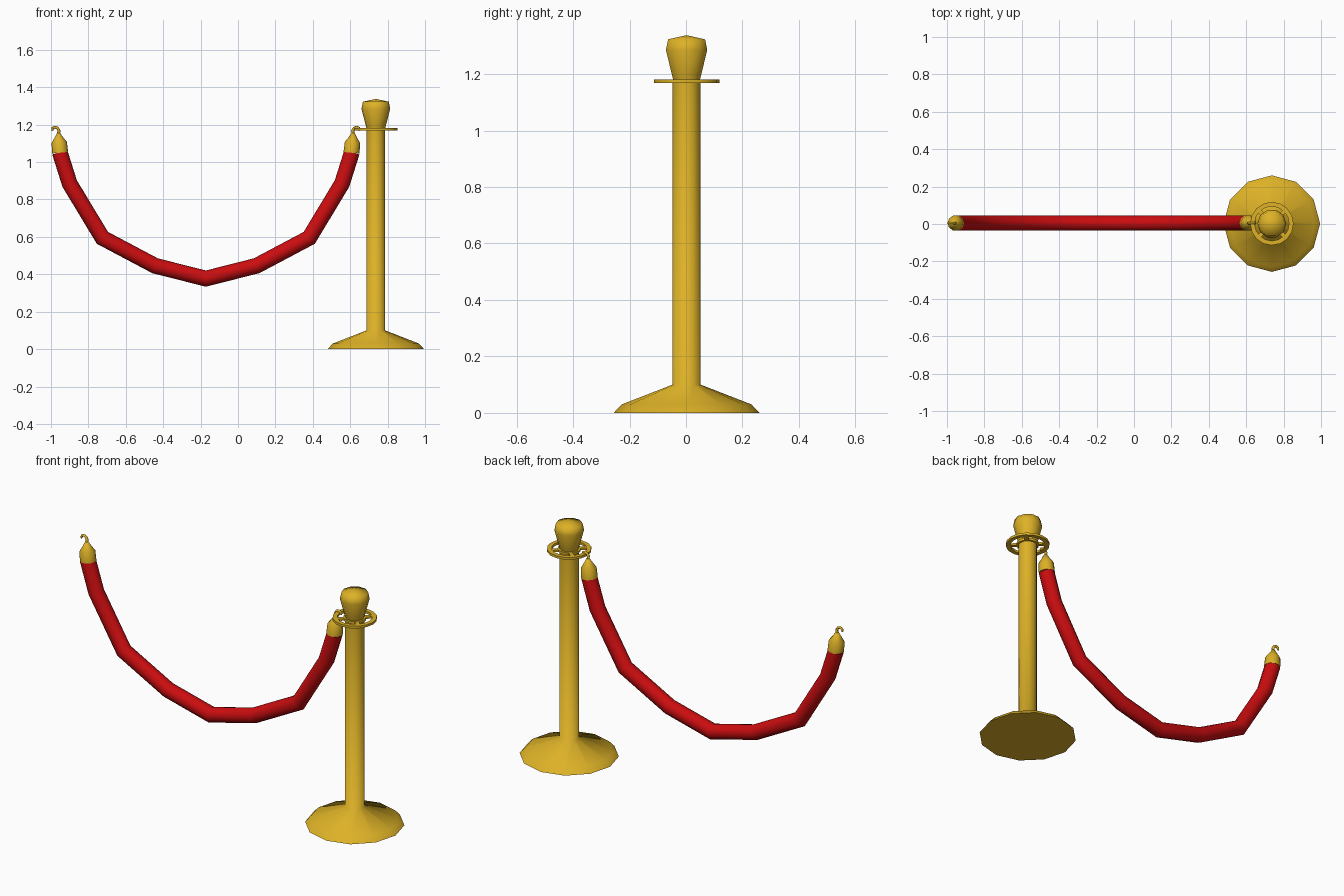
import bpy, bmesh, math
from mathutils import Vector

if "Cube" in bpy.data.objects:
    bpy.data.objects.remove(bpy.data.objects["Cube"])

def material(name, rgb):
    m = bpy.data.materials.new(name)
    m.diffuse_color = (*rgb, 1)
    m.use_nodes = True
    m.node_tree.nodes["Principled BSDF"].inputs["Base Color"].default_value = m.diffuse_color
    return m

GOLD = material("gold", (0.72, 0.44, 0.02))
RED = material("red", (0.60, 0.004, 0.005))
PX, PY, ROPE_Y, MID = 0.737, 0.002, 0.005, -0.172

def finish(name, bm, mat, angle):
    bmesh.ops.recalc_face_normals(bm, faces=bm.faces[:])
    me = bpy.data.meshes.new(name)
    bm.to_mesh(me)
    bm.free()
    me.materials.append(mat)
    ob = bpy.data.objects.new(name, me)
    bpy.context.collection.objects.link(ob)
    bpy.ops.object.select_all(action='DESELECT')
    ob.select_set(True)
    bpy.context.view_layer.objects.active = ob
    bpy.ops.object.shade_smooth_by_angle(angle=math.radians(angle))
    return ob

def sweep(name, pts, y, mat, sides, angle=75):
    """Mitred tube along (x, z, radius) points in a plane of constant y."""
    bm = bmesh.new()
    rings = []
    P = [Vector((p[0], y, p[1])) for p in pts]
    for i, p in enumerate(P):
        a = (p - P[max(i - 1, 0)]).normalized()
        b = (P[min(i + 1, len(P) - 1)] - p).normalized()
        t = (a + b).normalized()
        mitre = 1 / max(t.dot(b if b.length else a), 0.6)
        side = Vector((0, 1, 0))
        n = side.cross(t)
        r = pts[i][2]
        rings.append([bm.verts.new(p + n * (r * mitre * math.cos(k * math.tau / sides))
                                   + side * (r * math.sin(k * math.tau / sides)))
                      for k in range(sides)])
    for r0, r1 in zip(rings, rings[1:]):
        for k in range(sides):
            j = (k + 1) % sides
            bm.faces.new((r0[k], r0[j], r1[j], r1[k]))
    bm.faces.new(rings[0])
    bm.faces.new(rings[-1])
    return finish(name, bm, mat, angle)

def lathe(name, profile, sides, angle=75):
    return sweep(name, [(PX, z, r) for r, z in profile], PY, GOLD, sides, angle)

# Post with flared base, and knob
lathe("post_and_base", [(0.258, 0), (0.23, 0.03), (0.05, 0.10), (0.05, 1.18)], 12)
lathe("knob", [(0.046, 1.165), (0.055, 1.20), (0.077, 1.285), (0.069, 1.323), (0.008, 1.336)], 10)

# Pierced collar: outer ring, hub and four spokes
def annulus(name, r_in, r_out, z0, z1, sides):
    bm = bmesh.new()
    rows = []
    for k in range(sides):
        a = k * math.tau / sides
        rows.append([bm.verts.new((PX + r * math.cos(a), PY + r * math.sin(a), z))
                     for r, z in ((r_in, z0), (r_out, z0), (r_out, z1), (r_in, z1))])
    for k in range(sides):
        u, v = rows[k], rows[(k + 1) % sides]
        for i in range(4):
            j = (i + 1) % 4
            bm.faces.new((u[i], u[j], v[j], v[i]))
    finish(name, bm, GOLD, 40)

annulus("collar_ring", 0.092, 0.116, 1.168, 1.181, 16)
annulus("collar_hub", 0.044, 0.060, 1.168, 1.181, 16)
for i in range(4):
    a = math.radians(45 + 90 * i)
    bm = bmesh.new()
    bmesh.ops.create_cube(bm, size=1)
    bmesh.ops.scale(bm, vec=(0.045, 0.022, 0.011), verts=bm.verts[:])
    ob = finish(f"collar_spoke_{i + 1}", bm, GOLD, 30)
    ob.location = (PX + 0.077 * math.cos(a), PY + 0.077 * math.sin(a), 1.1745)
    ob.rotation_euler.z = a

# Hanging rope, mirrored about its middle
half = [(-0.953, 1.053), (-0.90, 0.885), (-0.725, 0.595), (-0.444, 0.446)]
path = half + [(MID, 0.377)] + [(2 * MID - x, z) for x, z in reversed(half)]
sweep("rope", [(x, z, 0.042) for x, z in path], ROPE_Y, RED, 10)

# End caps and hooks
cap = [(-0.951, 1.05, 0.043), (-0.956, 1.105, 0.041), (-0.958, 1.128, 0.025),
       (-0.960, 1.155, 0.009)]
hook = [(-0.960, 1.15, 0.008), (-0.957, 1.168, 0.008), (-0.965, 1.182, 0.007),
        (-0.978, 1.187, 0.007), (-0.990, 1.182, 0.007), (-0.994, 1.168, 0.005)]
for label, flip in (("left", False), ("right", True)):
    for part, pts, n in (("cap", cap, 10), ("hook", hook, 6)):
        sweep(f"{label}_{part}", [((2 * MID - x) if flip else x, z, r) for x, z, r in pts],
              ROPE_Y, GOLD, n)
